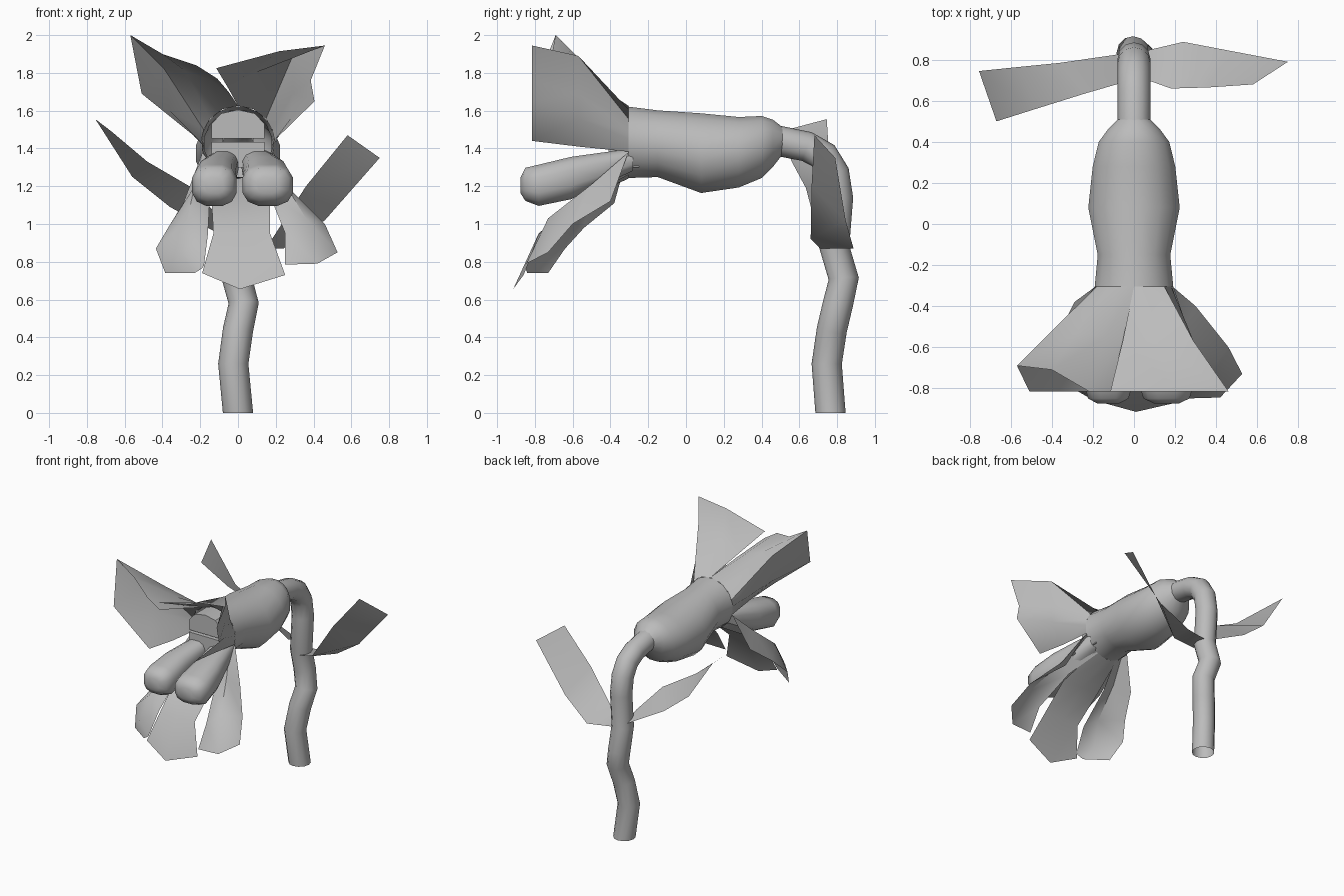
import bpy, math
from mathutils import Vector

if "Cube" in bpy.data.objects:
    bpy.data.objects.remove(bpy.data.objects["Cube"])

grey = bpy.data.materials.new("plain_grey")
grey.diffuse_color = (0.5, 0.5, 0.5, 1)
grey.use_nodes = True
grey.node_tree.nodes["Principled BSDF"].inputs["Base Color"].default_value = grey.diffuse_color


def make(name, verts, faces, angle=50):
    me = bpy.data.meshes.new(name)
    me.from_pydata([tuple(v) for v in verts], [], faces)
    me.materials.append(grey)
    ob = bpy.data.objects.new(name, me)
    bpy.context.collection.objects.link(ob)
    bpy.ops.object.select_all(action='DESELECT')
    ob.select_set(True)
    bpy.context.view_layer.objects.active = ob
    bpy.ops.object.mode_set(mode='EDIT')
    bpy.ops.mesh.select_all(action='SELECT')
    bpy.ops.mesh.normals_make_consistent(inside=False)
    bpy.ops.object.mode_set(mode='OBJECT')
    bpy.ops.object.shade_smooth_by_angle(angle=math.radians(angle))
    return ob


def loft(name, rings, cap_end=False, angle=60):
    """Skin a list of equally long closed rings."""
    n = len(rings[0])
    verts = [v for r in rings for v in r]
    faces = [(i * n + j, i * n + (j + 1) % n, (i + 1) * n + (j + 1) % n, (i + 1) * n + j)
             for i in range(len(rings) - 1) for j in range(n)]
    if cap_end:
        faces.append(tuple(range((len(rings) - 1) * n, len(rings) * n)))
    return make(name, verts, faces, angle)


def sheet(name, rows):
    """Thin petal or leaf from rows of points, base to tip."""
    n = len(rows[0])
    verts = [v for r in rows for v in r]
    faces = [(i * n + j, i * n + j + 1, (i + 1) * n + j + 1, (i + 1) * n + j)
             for i in range(len(rows) - 1) for j in range(n - 1)]
    return make(name, verts, faces)


def ring_y(y, cx, cz, rx, rz, n=16, power=1.0):
    """Ring facing y; power below 1 makes it boxier."""
    pts = []
    for k in range(n):
        a = 2 * math.pi * (k + 0.5) / n
        c, s = math.cos(a), math.sin(a)
        pts.append((cx + rx * math.copysign(abs(c) ** power, c), y,
                    cz + rz * math.copysign(abs(s) ** power, s)))
    return pts


# Bent stem, swept along a path
path = [Vector(p) for p in [
    (0, .765, 0), (-.025, .745, .26), (0, .772, .44), (.03, .805, .58), (-.005, .835, .71),
    (0, .785, .88), (0, .805, 1.14), (0, .785, 1.27), (0, .73, 1.36), (0, .64, 1.41), (0, .49, 1.44)]]
rings = []
for i, p in enumerate(path):
    t = (path[min(i + 1, len(path) - 1)] - path[max(i - 1, 0)]).normalized()
    if i == 0:
        t = Vector((0, 0, 1))
    u = (Vector((1, 0, 0)) - t * t.x).normalized()
    w = t.cross(u)
    rings.append([p + .08 * (u * math.cos(a) + w * math.sin(a))
                  for a in (2 * math.pi * k / 12 for k in range(12))])
loft("stem", rings)

# Flower tube: y, half width, bottom, top
tube = [(-.305, .195, 1.24, 1.625), (-.15, .18, 1.245, 1.605), (.08, .227, 1.16, 1.59),
        (.28, .205, 1.19, 1.57), (.4, .175, 1.24, 1.575), (.46, .13, 1.3, 1.555), (.51, .08, 1.365, 1.515)]
loft("flower_tube", [ring_y(y, 0, (b + t) / 2, rx, (t - b) / 2) for y, rx, b, t in tube])

# Throat: two blocks with a narrow slit between them
upper = [(-.14, 1.453), (.14, 1.453), (.14, 1.53), (.09, 1.585), (0, 1.605), (-.09, 1.585), (-.14, 1.53)]
lower = [(-.14, 1.3), (.14, 1.3), (.14, 1.435), (-.14, 1.435)]
for name, prof in (("upper_throat", upper), ("lower_throat", lower)):
    loft(name, [[(x, y, z) for x, z in prof] for y in (-.25, -.41)], True, 30)


# Upper petals, starting on the upper rim of the tube
def rim(side):
    return [(side * .193 * math.cos(a), -.305, 1.433 + .193 * math.sin(a))
            for a in (math.radians(d) for d in (90, 65, 40, 20, 5, -15))]


sheet("right_upper_petal", [
    rim(1),
    [(-.055, -.57, 1.725), (.09, -.57, 1.8), (.29, -.57, 1.89), (.29, -.57, 1.69),
     (.28, -.57, 1.56), (.18, -.57, 1.41)],
    [(-.115, -.815, 1.825), (.22, -.815, 1.915), (.46, -.815, 1.945), (.385, -.815, 1.76),
     (.405, -.815, 1.65), (.19, -.815, 1.44)]])
sheet("left_upper_petal", [
    rim(-1),
    [(-.05, -.55, 1.7), (-.14, -.55, 1.76), (-.28, -.53, 1.81), (-.39, -.51, 1.82),
     (-.36, -.55, 1.6), (-.18, -.55, 1.41)],
    [(-.11, -.815, 1.77), (-.22, -.815, 1.84), (-.4, -.71, 1.9), (-.57, -.69, 2.0),
     (-.51, -.815, 1.69), (-.2, -.815, 1.44)]])

# Two swollen lobes of the lower lip: y, x shift, z, half width, half height
lobe = [(-.28, -.065, 1.34, .08, .06), (-.45, -.035, 1.29, .1, .09), (-.61, -.01, 1.243, .12, .115),
        (-.78, 0, 1.205, .137, .112), (-.85, 0, 1.21, .115, .09), (-.875, 0, 1.205, .06, .045)]
for name, side, cx in (("right_lobe", 1, .158), ("left_lobe", -1, .125)):
    loft(name, [ring_y(y, side * (cx + dx), z, rx * (.88 if side < 0 else 1), rz, 12, .75)
                for y, dx, z, rx, rz in lobe], True)

# Lower petals
sheet("middle_lower_petal", [
    [(-.1, -.305, 1.27), (0, -.305, 1.24), (.1, -.305, 1.27)],
    [(-.14, -.58, 1.12), (.01, -.57, 1.12), (.17, -.58, 1.12)],
    [(-.13, -.78, .95), (.01, -.77, .95), (.17, -.78, .95)],
    [(-.19, -.86, .74), (.01, -.915, .655), (.25, -.86, .73)]])
sheet("right_lower_petal", [
    [(.08, -.305, 1.26), (.14, -.305, 1.31), (.188, -.305, 1.38)],
    [(.17, -.52, 1.15), (.25, -.5, 1.21), (.3, -.4, 1.12)],
    [(.25, -.75, .95), (.36, -.73, 1.03), (.46, -.6, 1.0)],
    [(.25, -.85, .785), (.42, -.845, .79), (.527, -.73, .85)]])
sheet("left_lower_petal", [
    [(-.08, -.305, 1.26), (-.14, -.305, 1.31), (-.188, -.305, 1.38)],
    [(-.15, -.52, 1.13), (-.23, -.5, 1.2), (-.29, -.38, 1.11)],
    [(-.16, -.75, .94), (-.27, -.72, 1.02), (-.37, -.54, .98)],
    [(-.18, -.85, .78), (-.3, -.8, .84), (-.435, -.64, .87)],
    [(-.19, -.85, .765), (-.23, -.84, .74), (-.385, -.73, .74)]])

# Leaves on the stem: front edge, back edge
sheet("right_leaf", [
    [(.04, .71, .87), (.04, .84, .88)],
    [(.18, .66, .92), (.24, .887, .87)],
    [(.36, .665, 1.2), (.46, .845, 1.02)],
    [(.58, .68, 1.47), (.75, .79, 1.35)]])
sheet("left_leaf", [
    [(-.05, .69, .98), (-.05, .83, .92)],
    [(-.24, .635, 1.19), (-.36, .785, 1.09)],
    [(-.48, .56, 1.33), (-.56, .765, 1.25)],
    [(-.67, .5, 1.49), (-.755, .745, 1.555)]])
